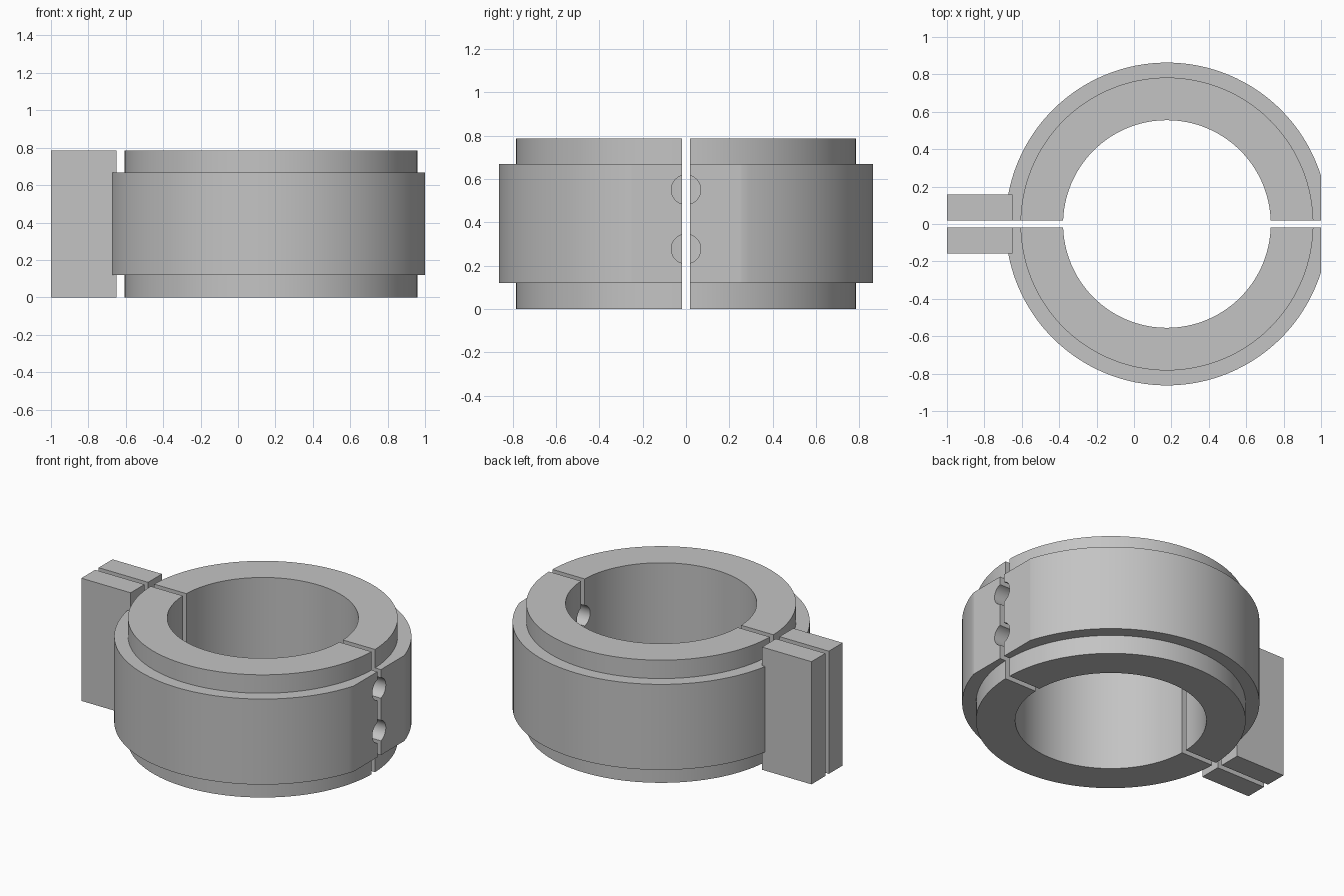
import bpy, bmesh
from math import cos, sin, pi
from mathutils import Matrix, Vector

if "Cube" in bpy.data.objects:
    bpy.data.objects.remove(bpy.data.objects["Cube"])

CX, HEIGHT, GAP = 0.176, 0.786, 0.018
BORE, BODY, BAND = 0.555, 0.783, 0.863
BAND_LOW, BAND_HIGH = 0.12, 0.668
SEGMENTS = 128

metal = bpy.data.materials.new("light grey metal")
metal.use_nodes = True
grey = (0.55, 0.55, 0.55, 1)
metal.diffuse_color = grey
metal.node_tree.nodes["Principled BSDF"].inputs["Base Color"].default_value = grey


def add_object(name, bm):
    bmesh.ops.recalc_face_normals(bm, faces=bm.faces)
    mesh = bpy.data.meshes.new(name)
    bm.to_mesh(mesh)
    bm.free()
    mesh.materials.append(metal)
    obj = bpy.data.objects.new(name, mesh)
    bpy.context.collection.objects.link(obj)
    return obj


def box(name, low, high):
    bm = bmesh.new()
    low, high = Vector(low), Vector(high)
    bmesh.ops.create_cube(bm, size=1)
    bmesh.ops.scale(bm, vec=high - low, verts=bm.verts)
    bmesh.ops.translate(bm, vec=(low + high) / 2, verts=bm.verts)
    return add_object(name, bm)


def ring(name):
    # Closed stepped profile swept around the bore axis
    profile = [(BORE, 0), (BODY, 0), (BODY, BAND_LOW), (BAND, BAND_LOW),
               (BAND, BAND_HIGH), (BODY, BAND_HIGH), (BODY, HEIGHT), (BORE, HEIGHT)]
    bm = bmesh.new()
    loops = []
    for i in range(SEGMENTS):
        a = 2 * pi * i / SEGMENTS
        loops.append([bm.verts.new((CX + r * cos(a), r * sin(a), z)) for r, z in profile])
    n = len(profile)
    for i in range(SEGMENTS):
        here, following = loops[i], loops[(i + 1) % SEGMENTS]
        for j in range(n):
            k = (j + 1) % n
            bm.faces.new((here[j], following[j], following[k], here[k]))
    return add_object(name, bm)


def hole_cutter(z):
    bm = bmesh.new()
    bmesh.ops.create_cone(bm, cap_ends=True, segments=48, radius1=0.068, radius2=0.068,
                          depth=0.7, matrix=Matrix.Translation((0.9, 0, z)) @ Matrix.Rotation(pi / 2, 4, 'Y'))
    return add_object("hole_cutter", bm)


def activate(obj):
    bpy.ops.object.select_all(action='DESELECT')
    obj.select_set(True)
    bpy.context.view_layer.objects.active = obj


def cut(obj, cutter):
    activate(obj)
    mod = obj.modifiers.new("cut", 'BOOLEAN')
    mod.operation = 'DIFFERENCE'
    mod.solver = 'EXACT'
    mod.object = cutter
    bpy.ops.object.modifier_apply(modifier=mod.name)
    bpy.data.objects.remove(cutter)


for label, side in (("front", -1), ("back", 1)):
    # Half collar: split at the gap, flattened outer side, two cross holes
    half = ring(label + "_half_collar")
    ys = sorted((side * GAP, -side * 2))
    cut(half, box("split_cutter", (-2, ys[0], -1), (2, ys[1], 2)))
    cut(half, box("flat_cutter", (1, -2, -1), (2, 2, 2)))
    for z in (0.277, 0.55):
        cut(half, hole_cutter(z))
    activate(half)
    bpy.ops.object.shade_smooth_by_angle(angle=pi / 7)

    # Clamping lug
    ys = sorted((side * GAP, side * 0.158))
    box(label + "_clamp_lug", (-1, ys[0], 0), (-0.65, ys[1], HEIGHT))
